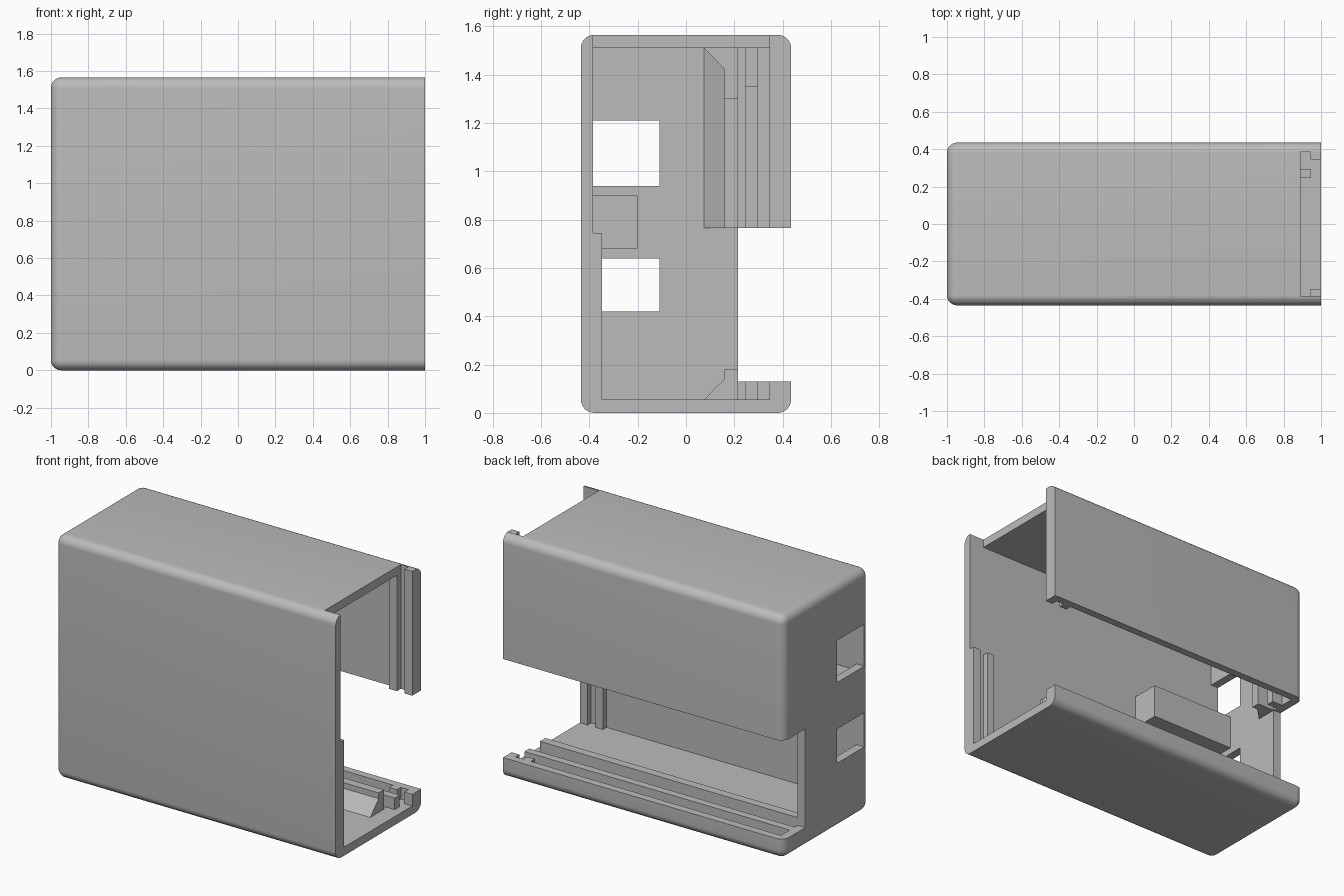
import bpy
import bmesh
from math import radians

if "Cube" in bpy.data.objects:
    bpy.data.objects.remove(bpy.data.objects["Cube"], do_unlink=True)

grey = bpy.data.materials.new("light grey plastic")
grey.use_nodes = True
COLOUR = (0.5, 0.5, 0.5, 1)
grey.diffuse_color = COLOUR
grey.node_tree.nodes["Principled BSDF"].inputs["Base Color"].default_value = COLOUR

# Overall limits and wall layout
FRONT, BACK, HEIGHT = -0.435, 0.435, 1.565
WALL, FLOOR, CEILING = 0.385, 0.055, 1.51
LEFT_IN = -0.945
LIP_TOP, OPEN_TOP = 0.13, 0.765


def finish(name, bm):
    bmesh.ops.recalc_face_normals(bm, faces=bm.faces)
    mesh = bpy.data.meshes.new(name)
    bm.to_mesh(mesh)
    bm.free()
    mesh.materials.append(grey)
    obj = bpy.data.objects.new(name, mesh)
    bpy.context.collection.objects.link(obj)
    return obj


def box_bm(x, y, z):
    bm = bmesh.new()
    bmesh.ops.create_cube(bm, size=1)
    for v in bm.verts:
        v.co = [r[0] if c < 0 else r[1] for c, r in zip(v.co, (x, y, z))]
    return bm


def box(name, x, y, z):
    return finish(name, box_bm(x, y, z))


def prism(name, profile, place, lo, hi):
    """Extrude a (y, depth) profile; place maps (y, depth, along) to a point."""
    bm = bmesh.new()
    ends = [[bm.verts.new(place(y, d, t)) for y, d in profile] for t in (lo, hi)]
    for ring in ends:
        bm.faces.new(ring)
    n = len(profile)
    for i in range(n):
        j = (i + 1) % n
        bm.faces.new((ends[0][i], ends[0][j], ends[1][j], ends[1][i]))
    return finish(name, bm)


# Shell: rounded everywhere except around the open right end
bm = box_bm((-1, 1), (FRONT, BACK), (0, HEIGHT))
round_edges = [e for e in bm.edges if not all(v.co.x > 0.9 for v in e.verts)]
bmesh.ops.bevel(bm, geom=round_edges, offset=0.055, segments=8, profile=0.5,
                affect='EDGES')
shell = finish("case_shell", bm)

cutters = [
    box("cavity_cutter", (LEFT_IN, 1.2), (-WALL, WALL), (FLOOR, CEILING)),
    box("top_notch_cutter", (0.89, 1.2), (-WALL, WALL), (1.4, 1.8)),
    box("back_opening_cutter", (-1.2, 1.2), (0.215, 0.7), (LIP_TOP, OPEN_TOP)),
    box("upper_port_cutter", (-1.2, -0.8), (-WALL, -0.11), (0.94, 1.21)),
    box("lower_port_cutter", (-1.2, -0.8), (-WALL, -0.11), (0.42, 0.64)),
]
bpy.context.view_layer.objects.active = shell
shell.select_set(True)
for cutter in cutters:
    cutter.hide_render = True
    mod = shell.modifiers.new("cut", 'BOOLEAN')
    mod.operation = 'DIFFERENCE'
    mod.solver = 'EXACT'
    mod.object = cutter
    bpy.ops.object.modifier_apply(modifier=mod.name)
for cutter in cutters:
    bpy.data.objects.remove(cutter, do_unlink=True)
bpy.ops.object.shade_smooth_by_angle(angle=radians(30))

# End-cover slot: a hook at the rim and a rib behind it, on each side wall
EMBED = WALL + 0.003
for name, x, top in (("hook", (0.945, 1), HEIGHT), ("slot_rib", (0.835, 0.89), CEILING)):
    box("front_" + name, x, (-EMBED, -0.348), (FLOOR - 0.01, 0.745))
    box("upper_back_" + name, x, (0.345, EMBED), (OPEN_TOP, top))
    box("lower_back_" + name, x, (0.345, EMBED), (FLOOR - 0.01, LIP_TOP))


# Back-cover rails along the floor, the left wall and the ceiling
def on_floor(y, d, t):
    return (t, y, FLOOR + d)


def on_left(y, d, t):
    return (LEFT_IN + d, y, t)


def on_ceiling(y, d, t):
    return (t, y, CEILING - d)


def wedge(h):
    return [(0.075, -0.01), (0.075, 0), (0.16, 0.088), (0.16, h), (0.215, h), (0.215, -0.01)]


def rail(h):
    return [(0.245, -0.01), (0.245, h), (0.295, h), (0.295, -0.01)]


for name, place, lo, wedge_end, rail_end, wedge_h, rail_h in (
        ("floor", on_floor, LEFT_IN - 0.01, 0.89, 0.945, 0.125, 0.075),
        ("left", on_left, OPEN_TOP, CEILING, CEILING, 0.125, 0.075),
        ("ceiling", on_ceiling, LEFT_IN - 0.01, -0.75, -0.75, 0.21, 0.16)):
    prism(name + "_wedge_rail", wedge(wedge_h), place, lo, wedge_end)
    prism(name + "_inner_rail", rail(rail_h), place, lo, rail_end)

# Block on the inside of the front wall
box("inner_block", (LEFT_IN - 0.01, -0.335), (-EMBED, -0.2), (0.68, 0.9))
